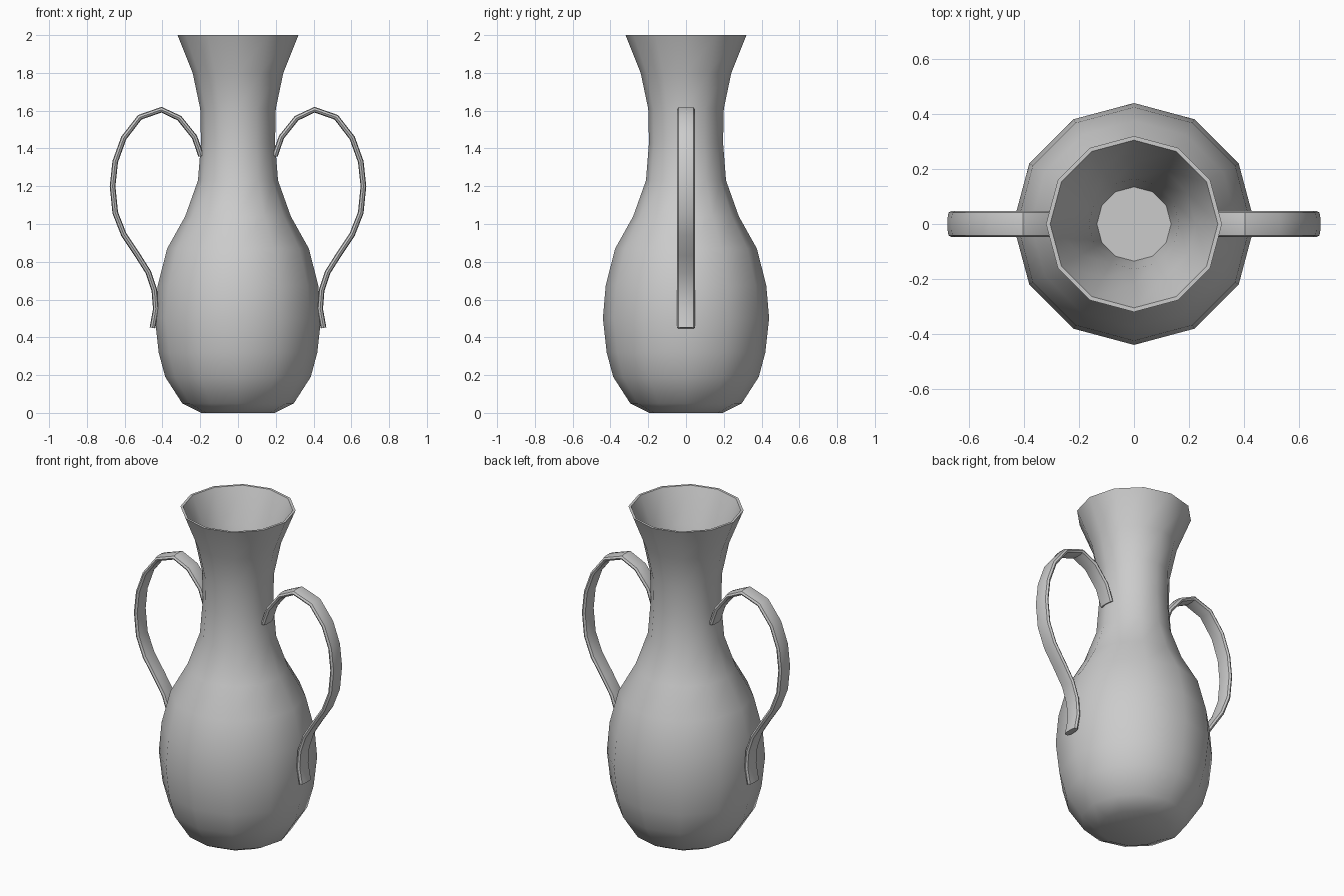
import bpy, bmesh, math
from mathutils import Vector

if "Cube" in bpy.data.objects:
    bpy.data.objects.remove(bpy.data.objects["Cube"])


def finish(name, bm, angle):
    bmesh.ops.recalc_face_normals(bm, faces=bm.faces[:])
    mesh = bpy.data.meshes.new(name)
    bm.to_mesh(mesh)
    bm.free()
    ob = bpy.data.objects.new(name, mesh)
    bpy.context.collection.objects.link(ob)
    bpy.ops.object.select_all(action='DESELECT')
    ob.select_set(True)
    bpy.context.view_layer.objects.active = ob
    bpy.ops.object.shade_smooth_by_angle(angle=math.radians(angle))
    return ob


def skin(rings):
    """Bridge closed rings of points and cap both ends."""
    bm = bmesh.new()
    loops = [[bm.verts.new(p) for p in ring] for ring in rings]
    n = len(loops[0])
    for a, b in zip(loops, loops[1:]):
        for i in range(n):
            j = (i + 1) % n
            bm.faces.new((a[i], a[j], b[j], b[i]))
    bm.faces.new(loops[0])
    bm.faces.new(loops[-1])
    return bm


# Twelve-sided vase: outer wall, thin rim, funnel-shaped inside and its floor
profile = [(.195, 0), (.295, .05), (.385, .19), (.42, .32), (.44, .5),
           (.425, .675), (.375, .87), (.28, 1.04), (.212, 1.23),
           (.196, 1.43), (.2, 1.61), (.24, 1.8), (.32, 2),
           (.305, 2), (.225, 1.8), (.165, 1.6), (.135, 1.4)]
SIDES = 12
rings = [[(r * math.cos(math.tau * k / SIDES), r * math.sin(math.tau * k / SIDES), z)
          for k in range(SIDES)] for r, z in profile]
finish("vase_body", skin(rings), 40)

# Flat strap handles swept along an S-shaped path
path = [Vector((x, 0, z)) for x, z in [
    (.195, 1.36), (.23, 1.46), (.31, 1.56), (.405, 1.605), (.52, 1.565),
    (.605, 1.455), (.65, 1.33), (.664, 1.2), (.65, 1.06), (.605, .945),
    (.535, .84), (.475, .745), (.443, .65), (.435, .55), (.453, .45)]]
section = [(.048, 0), (.041, .011), (.018, .015), (-.018, .015), (-.041, .011),
           (-.048, 0), (-.041, -.011), (-.018, -.015), (.018, -.015), (.041, -.011)]

for side, name in ((1, "handle_right"), (-1, "handle_left")):
    rings = []
    for i, p in enumerate(path):
        t = (path[min(i + 1, len(path) - 1)] - path[max(i - 1, 0)]).normalized()
        normal = Vector((t.z, 0, -t.x))
        ring = []
        for w, h in section:
            q = p + normal * h
            ring.append((side * q.x, w, q.z))
        rings.append(ring)
    finish(name, skin(rings), 40)
